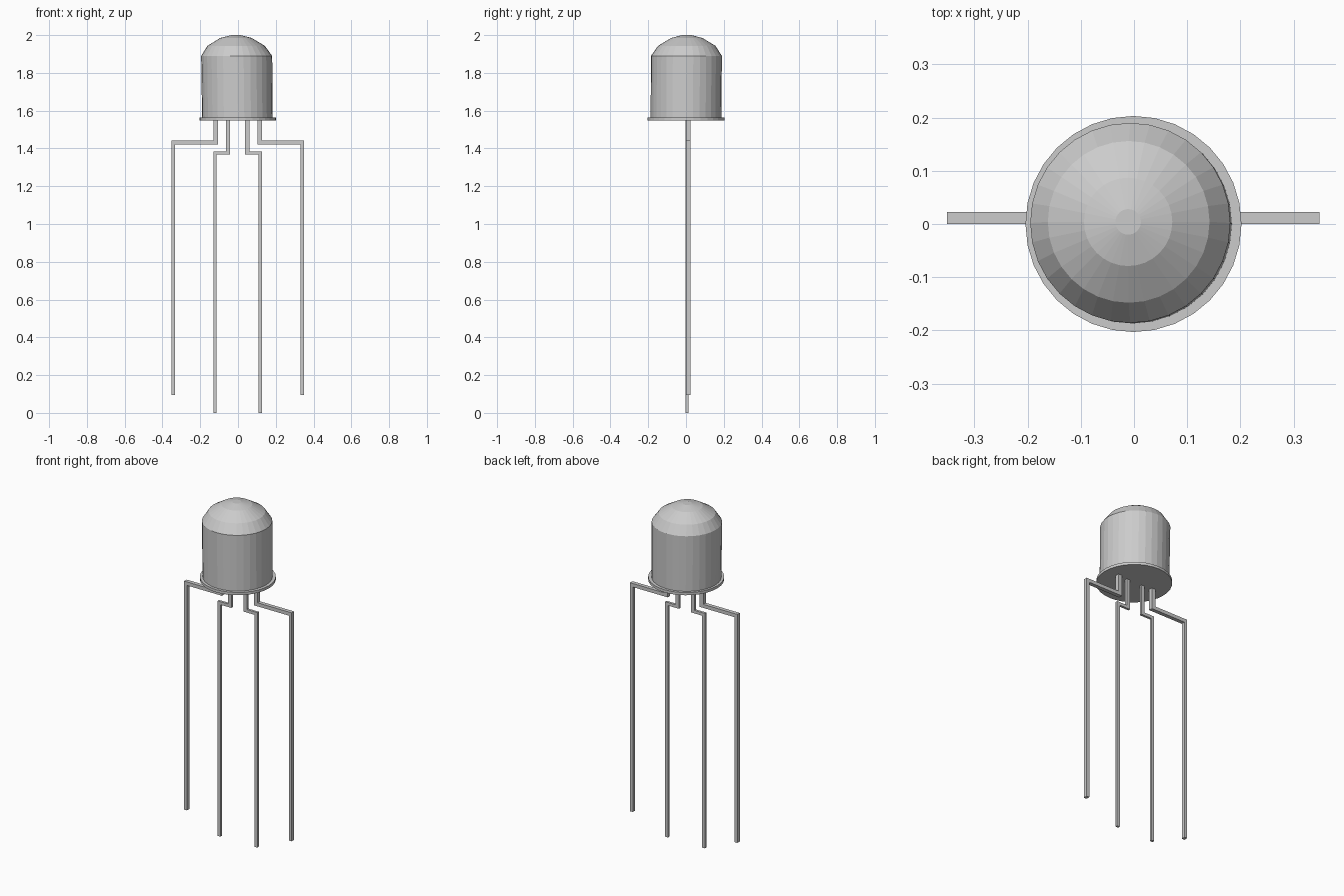
import bpy, bmesh, math

if "Cube" in bpy.data.objects:
    bpy.data.objects.remove(bpy.data.objects["Cube"])

SIDES = 32


def make_object(name, bm):
    bmesh.ops.recalc_face_normals(bm, faces=bm.faces[:])
    mesh = bpy.data.meshes.new(name)
    bm.to_mesh(mesh)
    bm.free()
    ob = bpy.data.objects.new(name, mesh)
    bpy.context.collection.objects.link(ob)
    return ob


def stacked_rings(name, rings):
    """Skin circular sections given as (radius, z, centre x, centre y)."""
    bm = bmesh.new()
    loops = []
    for r, z, cx, cy in rings:
        loops.append([bm.verts.new((cx + r * math.cos(2 * math.pi * i / SIDES),
                                    cy + r * math.sin(2 * math.pi * i / SIDES), z))
                      for i in range(SIDES)])
    for a, b in zip(loops, loops[1:]):
        for i in range(SIDES):
            j = (i + 1) % SIDES
            bm.faces.new((a[i], a[j], b[j], b[i]))
    bm.faces.new(loops[0])
    bm.faces.new(loops[-1])
    return make_object(name, bm)


def bent_lead(name, side, stub, leg, arm, bottom, depth, shift=0.0):
    """Stub down from the base, arm outward, then a long leg; cut from flat stock."""
    outline = [(stub[0], 1.552), (stub[1], 1.552), (stub[1], arm[1]), (leg[1], arm[1]),
               (leg[1], bottom), (leg[0], bottom), (leg[0], arm[0]), (stub[0], arm[0])]
    bm = bmesh.new()
    face = bm.faces.new([bm.verts.new((side * x + shift, depth[0], z)) for x, z in outline])
    ext = bmesh.ops.extrude_face_region(bm, geom=[face])
    moved = [v for v in ext["geom"] if isinstance(v, bmesh.types.BMVert)]
    bmesh.ops.translate(bm, vec=(0, depth[1] - depth[0], 0), verts=moved)
    return make_object(name, bm)


# Base flange and slightly leaning domed lens
stacked_rings("base_flange", [(0.203, 1.547, -0.001, 0.0), (0.203, 1.563, -0.001, 0.0)])
stacked_rings("domed_lens", [
    (0.187, 1.555, -0.003, 0.000),
    (0.188, 1.890, -0.007, 0.002),
    (0.152, 1.943, -0.010, 0.004),
    (0.083, 1.985, -0.011, 0.004),
    (0.024, 2.000, -0.011, 0.004),
])

# Two outer and two inner leads, mirrored left and right
for side, label in ((-1, "left"), (1, "right")):
    bent_lead("outer_lead_" + label, side, (0.104, 0.129), (0.332, 0.350),
              (1.421, 1.442), 0.095, (0.0, 0.023), -0.001)
    bent_lead("inner_lead_" + label, side, (0.040, 0.062), (0.111, 0.129),
              (1.367, 1.385), 0.0, (-0.002, 0.012), -0.002)
